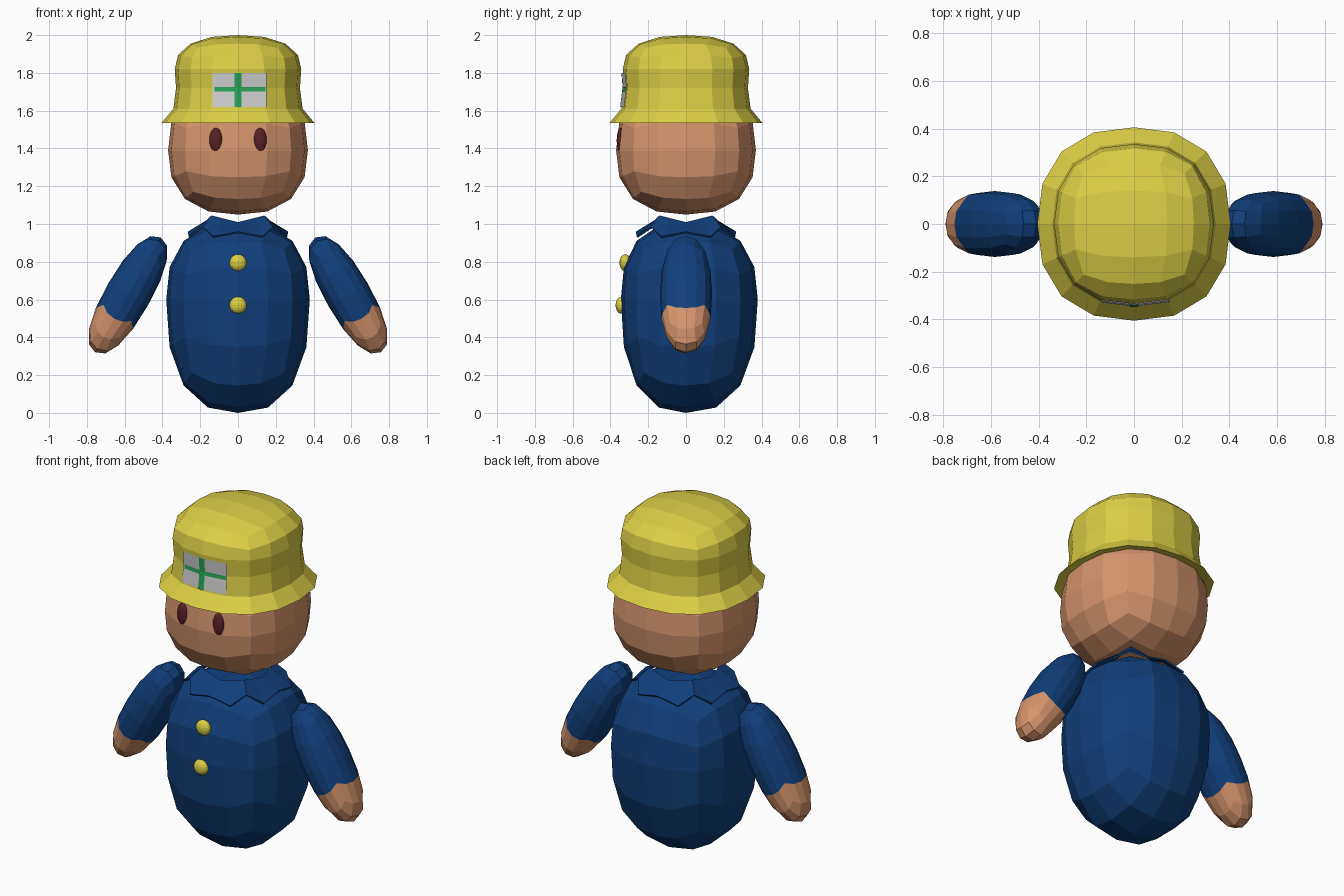
import bpy, bmesh, math
from mathutils import Matrix

if "Cube" in bpy.data.objects:
    bpy.data.objects.remove(bpy.data.objects["Cube"])


def mat(name, rgb):
    m = bpy.data.materials.new(name)
    m.diffuse_color = (*rgb, 1)
    m.use_nodes = True
    m.node_tree.nodes["Principled BSDF"].inputs["Base Color"].default_value = m.diffuse_color
    return m


YELLOW = mat("yellow", (0.71, 0.63, 0.06))
SKIN = mat("skin", (0.68, 0.30, 0.15))
BLUE = mat("blue", (0.005, 0.05, 0.20))
MAROON = mat("maroon", (0.10, 0.015, 0.02))
WHITE = mat("white", (0.62, 0.62, 0.62))
GREEN = mat("green", (0.02, 0.36, 0.09))


def finish(bm, name, mats, recalc=True):
    if recalc:
        bmesh.ops.recalc_face_normals(bm, faces=bm.faces)
    me = bpy.data.meshes.new(name)
    bm.to_mesh(me)
    bm.free()
    for m in mats:
        me.materials.append(m)
    ob = bpy.data.objects.new(name, me)
    bpy.context.collection.objects.link(ob)
    return ob


def round_cube(p=2.5):
    """Unit ball made from a subdivided cube, slightly squarish."""
    bm = bmesh.new()
    bmesh.ops.create_cube(bm, size=2)
    bmesh.ops.subdivide_edges(bm, edges=bm.edges[:], cuts=3, use_grid_fill=True)
    for v in bm.verts:
        c = [x if abs(x) > 0.9 or abs(x) < 0.1 else math.copysign(0.44, x) for x in v.co]
        n = sum(abs(x) ** p for x in c) ** (1 / p)
        v.co = [x / n for x in c]
    return bm


# Body: taller below the waist, a little flatter in front
bm = round_cube()
for v in bm.verts:
    x, y, z = v.co
    v.co = (x * 0.38, y * (0.345 if y < 0 else 0.38), 0.6 + z * (0.6 if z < 0 else 0.41))
finish(bm, "body", [BLUE])

# Head
bm = round_cube()
for v in bm.verts:
    x, y, z = v.co
    v.co = (x * 0.37, y * 0.37, 1.39 + z * (0.34 if z < 0 else 0.36))
finish(bm, "head", [SKIN])

# Arms with hands coloured at the lower end
for side, name in ((1, "right_arm"), (-1, "left_arm")):
    bm = round_cube(2.3)
    for f in bm.faces:
        f.material_index = 1 if f.calc_center_median().z < -0.40 else 0
    bm.transform(Matrix.Translation((side * 0.583, 0, 0.625))
                 @ Matrix.Rotation(-side * math.radians(29.8), 4, 'Y')
                 @ Matrix.Diagonal((0.12, 0.138, 0.35, 1)))
    finish(bm, name, [BLUE, SKIN])

# Collar: the same folded flap turned round four sides
bm = bmesh.new()
inner = [(-0.14, -0.14, 1.045), (-0.08, -0.15, 1.03), (0, -0.155, 1.01), (0.08, -0.15, 1.03)]
outer = [(-0.185, -0.185, 0.985), (-0.13, -0.262, 0.935), (0, -0.265, 0.96), (0.13, -0.262, 0.935)]
rings = ([], [])
for k in range(4):
    rot = Matrix.Rotation(k * math.pi / 2, 3, 'Z')
    for ring, pts in zip(rings, (inner, outer)):
        for p in pts:
            ring.append(bm.verts.new(rot @ bm.verts.new(p).co))
a, b = rings
for i in range(16):
    j = (i + 1) % 16
    bm.faces.new((b[i], b[j], a[j], a[i]))
bmesh.ops.delete(bm, geom=[v for v in bm.verts if not v.link_faces], context='VERTS')
collar = finish(bm, "collar", [BLUE])
sol = collar.modifiers.new("thickness", 'SOLIDIFY')
sol.thickness = 0.01


# Buttons and eyes
def bead(name, loc, size, m):
    bm = bmesh.new()
    bmesh.ops.create_uvsphere(bm, u_segments=16, v_segments=10, radius=1)
    bm.transform(Matrix.Translation(loc) @ Matrix.Diagonal((*size, 1)))
    finish(bm, name, [m])


bead("upper_button", (0, -0.322, 0.795), (0.045, 0.03, 0.045), YELLOW)
bead("lower_button", (0, -0.343, 0.57), (0.045, 0.03, 0.045), YELLOW)
for side, name in ((1, "right_eye"), (-1, "left_eye")):
    bead(name, (side * 0.117, -0.347, 1.443), (0.035, 0.02, 0.066), MAROON)

# Hat: half ball crown, wall and flared brim drawn down from its rim
HAT = [(1.82, 0.335), (1.72, 0.328), (1.61, 0.342), (1.535, 0.405), (1.55, 0.34)]
bm = round_cube(2.4)
bmesh.ops.delete(bm, geom=[v for v in bm.verts if v.co.z < -0.01], context='VERTS')
for v in bm.verts:
    v.co = (v.co.x * 0.335, v.co.y * 0.335, 1.82 + v.co.z * 0.18)
edges = [e for e in bm.edges if e.is_boundary]
for (z0, r0), (z1, r1) in zip(HAT, HAT[1:]):
    geom = bmesh.ops.extrude_edge_only(bm, edges=edges)["geom"]
    edges = [g for g in geom if isinstance(g, bmesh.types.BMEdge)]
    for v in (g for g in geom if isinstance(g, bmesh.types.BMVert)):
        v.co = (v.co.x * r1 / r0, v.co.y * r1 / r0, z1)
finish(bm, "hat", [YELLOW])


# Badge plates that follow the front of the hat wall
def wall_y(x, z):
    for (z0, r0), (z1, r1) in zip(HAT, HAT[1:]):
        if z1 <= z <= z0:
            r = r0 + (r1 - r0) * (z0 - z) / (z0 - z1)
            return -r * (1 - 0.052 * abs(x) / (0.42 * r))


def plate(name, xs, zs, gap, m):
    bm = bmesh.new()
    grid = [[bm.verts.new((x, wall_y(x, z) - gap, z)) for x in xs] for z in zs]
    for lo, hi in zip(grid, grid[1:]):
        for i in range(len(xs) - 1):
            bm.faces.new((lo[i], lo[i + 1], hi[i + 1], hi[i]))
    finish(bm, name, [m], recalc=False)


plate("badge", (-0.135, 0, 0.15), (1.62, 1.72, 1.80), 0.005, WHITE)
plate("badge_upright_bar", (-0.018, 0, 0.018), (1.62, 1.72, 1.80), 0.008, GREEN)
plate("badge_cross_bar", (-0.125, 0, 0.145), (1.702, 1.72, 1.724), 0.008, GREEN)
